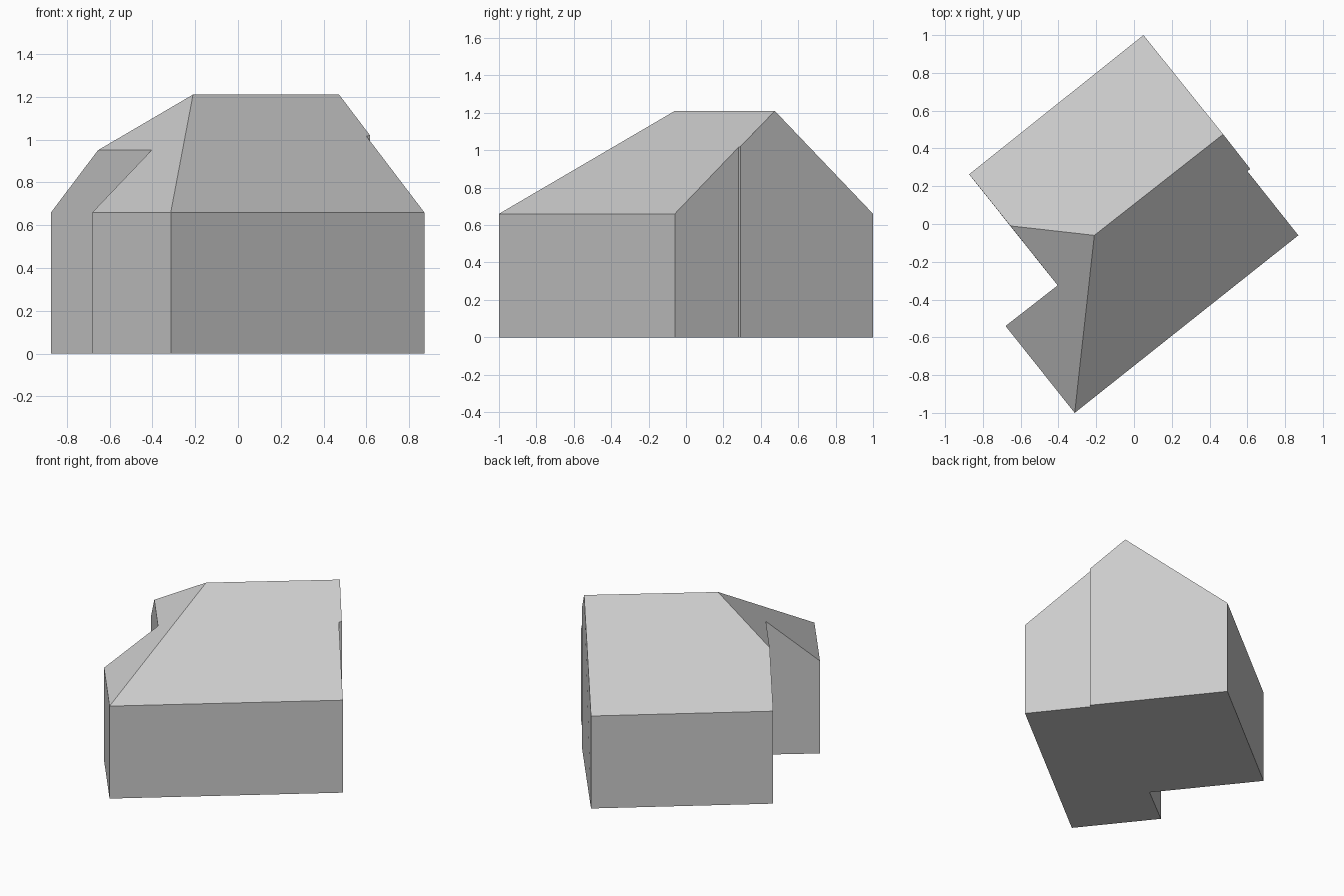
import bpy
import bmesh

default = bpy.data.objects.get("Cube")
if default:
    bpy.data.objects.remove(default, do_unlink=True)

EAVE, RIDGE, HIP_TOP = 0.66, 1.21, 0.95

# Top corners of the building
POINTS = {
    "front": (-0.314, -1.0, EAVE),
    "right": (0.87, -0.06, EAVE),
    "jog_in": (0.60, 0.28, 1.015),
    "jog_out": (0.616, 0.291, 1.02),
    "gable": (0.472, 0.475, RIDGE),
    "back": (0.05, 1.0, EAVE),
    "left": (-0.873, 0.263, EAVE),
    "valley": (-0.654, -0.01, HIP_TOP),
    "notch": (-0.404, -0.325, HIP_TOP),
    "wing": (-0.68, -0.54, EAVE),
    "hip": (-0.21, -0.06, RIDGE),
}
# Footprint, anticlockwise; peaks are extra points on a wall's top edge
FOOTPRINT = ["front", "right", "jog_in", "jog_out", "back", "left", "notch", "wing"]
PEAKS = {"jog_out": "gable", "left": "valley"}

grey = bpy.data.materials.new("plain_grey")
grey.use_nodes = True
colour = (0.6, 0.6, 0.6, 1)
grey.diffuse_color = colour
grey.node_tree.nodes["Principled BSDF"].inputs["Base Color"].default_value = colour


def top(name):
    return POINTS[name]


def base(name):
    x, y, _ = POINTS[name]
    return (x, y, 0)


def build(name, faces):
    """Make a flat-faced object from lists of corner positions."""
    bm = bmesh.new()
    for corners in faces:
        bm.faces.new([bm.verts.new(c) for c in corners])
    bmesh.ops.remove_doubles(bm, verts=bm.verts, dist=0.0005)
    mesh = bpy.data.meshes.new(name)
    bm.to_mesh(mesh)
    bm.free()
    mesh.materials.append(grey)
    obj = bpy.data.objects.new(name, mesh)
    bpy.context.collection.objects.link(obj)


# Walls, rising to the roof line
walls = []
for a, b in zip(FOOTPRINT, FOOTPRINT[1:] + FOOTPRINT[:1]):
    peak = [top(PEAKS[a])] if a in PEAKS else []
    walls.append([base(a), base(b), top(b)] + peak + [top(a)])
build("walls", walls)

# Floor slab underside
build("floor", [[base(n) for n in reversed(FOOTPRINT)]])

# Roof slopes
ROOF = {
    "front_roof_slope": ["front", "right", "jog_in", "jog_out", "gable", "hip"],
    "back_roof_slope": ["back", "left", "valley", "hip", "gable"],
    "hip_roof_slope": ["front", "hip", "valley", "notch", "wing"],
}
for name, corners in ROOF.items():
    build(name, [[top(c) for c in corners]])
